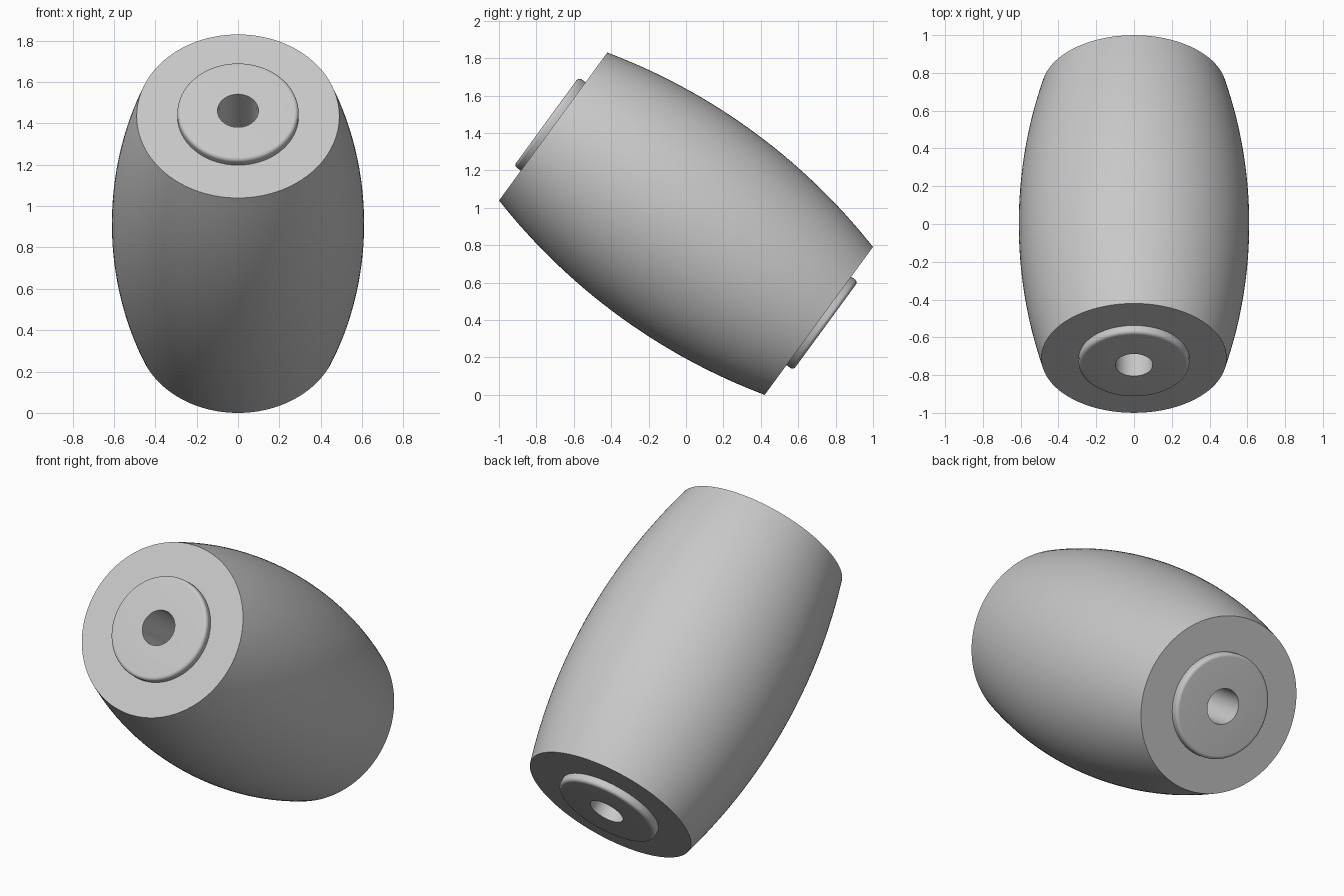
import bpy
import bmesh
from math import sin, cos, pi, radians, asin
from mathutils import Matrix

cube = bpy.data.objects.get("Cube")
if cube:
    bpy.data.objects.remove(cube, do_unlink=True)

HALF, R_END, R_MID = 0.88, 0.49, 0.61      # barrel
R_BORE, R_COLLAR, THICK, FILLET = 0.099, 0.293, 0.045, 0.02
SEGMENTS = 128
PLACE = Matrix.Translation((0, 0, 0.915)) @ Matrix.Rotation(radians(53.8), 4, 'X')

grey = bpy.data.materials.new("light_grey")
GREY = (0.58, 0.58, 0.58, 1)
grey.diffuse_color = GREY
grey.use_nodes = True
grey.node_tree.nodes["Principled BSDF"].inputs["Base Color"].default_value = GREY


def lathe(name, profile):
    """Revolve a closed (radius, height) profile round the tilted axis."""
    bm = bmesh.new()
    rings = []
    for k in range(SEGMENTS):
        a = 2 * pi * k / SEGMENTS
        rings.append([bm.verts.new((r * cos(a), r * sin(a), h)) for r, h in profile])
    n = len(profile)
    for k, ring in enumerate(rings):
        following = rings[(k + 1) % SEGMENTS]
        for i in range(n):
            j = (i + 1) % n
            bm.faces.new((ring[i], following[i], following[j], ring[j]))
    bmesh.ops.recalc_face_normals(bm, faces=bm.faces)
    mesh = bpy.data.meshes.new(name)
    bm.to_mesh(mesh)
    bm.free()
    mesh.materials.append(grey)
    obj = bpy.data.objects.new(name, mesh)
    bpy.context.collection.objects.link(obj)
    obj.matrix_world = PLACE
    bpy.ops.object.select_all(action='DESELECT')
    obj.select_set(True)
    bpy.context.view_layer.objects.active = obj
    bpy.ops.object.shade_smooth_by_angle(angle=radians(30))
    return obj


# Barrel: circular arc side, flat ends, straight bore
sag = R_MID - R_END
arc_radius = (HALF ** 2 + sag ** 2) / (2 * sag)
sweep = asin(HALF / arc_radius)
STEPS = 32
side = []
for i in range(STEPS + 1):
    t = sweep * (2 * i / STEPS - 1)
    side.append((R_MID - arc_radius * (1 - cos(t)), arc_radius * sin(t)))
lathe("barrel_body", [(R_BORE, -HALF)] + side + [(R_BORE, HALF)])

# Collars: thin discs with a rounded outer rim, one on each end
for name, s in (("front_collar", 1), ("back_collar", -1)):
    top = HALF + THICK
    rim = [(R_COLLAR - FILLET * (1 - cos(pi / 2 * i / 8)),
            s * (top - FILLET * (1 - sin(pi / 2 * i / 8)))) for i in range(9)]
    lathe(name, [(R_BORE, s * HALF), (R_COLLAR, s * HALF)] + rim + [(R_BORE, s * top)])
